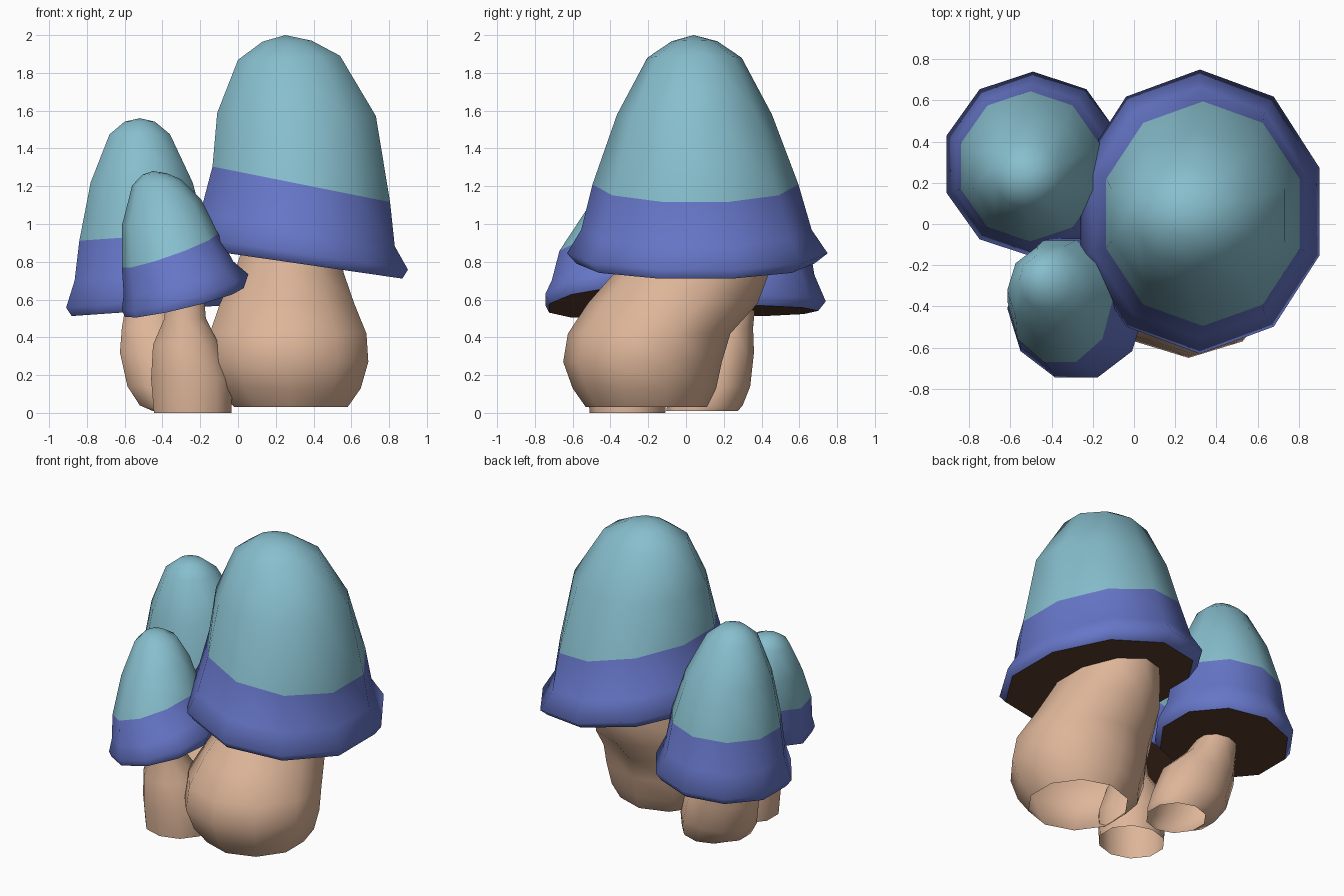
import bpy, bmesh, math

SIDES = 10


def material(name, rgb):
    m = bpy.data.materials.new(name)
    m.diffuse_color = (*rgb, 1.0)
    return m


TEAL = material("teal cap", (0.242, 0.515, 0.61))
BLUE = material("blue cap band", (0.133, 0.181, 0.578))
DARK = material("dark underside", (0.098, 0.044, 0.025))
TAN = material("tan stem", (0.73, 0.465, 0.32))


def loft(name, rings, mats, apex=None, turn=0.0):
    """Skin ten-sided rings (cx, cy, z, rx, ry, slope_x, slope_y), listed top to bottom.
    With an apex it is a cap: the last three strips are banded and the bottom closed."""
    bm = bmesh.new()
    angles = [math.pi / 2 + turn + 2 * math.pi * i / SIDES for i in range(SIDES)]
    reach_x = max(math.cos(a) for a in angles)
    reach_y = max(math.sin(a) for a in angles)
    loops = []
    for cx, cy, z, rx, ry, sx, sy in rings:
        loop = []
        for a in angles:
            dx = rx * math.cos(a) / reach_x
            dy = ry * math.sin(a) / reach_y
            loop.append(bm.verts.new((cx + dx, cy + dy, z + sx * dx + sy * dy)))
        loops.append(loop)
    for k, (up, low) in enumerate(zip(loops, loops[1:])):
        for i in range(SIDES):
            j = (i + 1) % SIDES
            f = bm.faces.new((up[i], low[i], low[j], up[j]))
            if apex and k >= len(rings) - 4:
                f.material_index = 1
    if apex:
        tip = bm.verts.new(apex)
        for i in range(SIDES):
            bm.faces.new((tip, loops[0][i], loops[0][(i + 1) % SIDES]))
        under = bm.faces.new(loops[-1])
        under.material_index = 2
        for e in under.edges:
            e.smooth = False
    bmesh.ops.recalc_face_normals(bm, faces=bm.faces)
    me = bpy.data.meshes.new(name)
    bm.to_mesh(me)
    bm.free()
    for m in mats:
        me.materials.append(m)
    ob = bpy.data.objects.new(name, me)
    bpy.context.collection.objects.link(ob)
    bpy.ops.object.select_all(action='DESELECT')
    ob.select_set(True)
    bpy.context.view_layer.objects.active = ob
    bpy.ops.object.shade_smooth_by_angle(angle=math.radians(100), keep_sharp_edges=True)
    return ob


def cap(name, apex, rings, turn=0.0):
    return loft(name, rings, [TEAL, BLUE, DARK], apex, turn)


def stem(name, rings):
    # open at both ends
    return loft(name, [r + (0, 0) for r in rings], [TAN])


# Large mushroom, leaning to the right
cap("large_cap", (0.25, 0.04, 2.0), [
    (0.26, 0.045, 1.968, 0.13, 0.12, 0.02, 0),
    (0.27, 0.045, 1.88, 0.27, 0.25, 0.04, 0),
    (0.31, 0.045, 1.58, 0.42, 0.41, -0.02, 0),
    (0.335, 0.05, 1.21, 0.47, 0.545, -0.20, 0),
    (0.315, 0.055, 0.97, 0.515, 0.61, -0.17, 0),
    (0.32, 0.06, 0.845, 0.58, 0.69, -0.15, 0),
    (0.325, 0.05, 0.79, 0.545, 0.63, -0.145, 0)])
stem("large_stem", [
    (0.28, 0.12, 0.92, 0.24, 0.34),
    (0.27, 0.03, 0.74, 0.29, 0.41),
    (0.26, -0.07, 0.58, 0.355, 0.45),
    (0.265, -0.195, 0.42, 0.415, 0.43),
    (0.265, -0.23, 0.27, 0.425, 0.42),
    (0.27, -0.22, 0.13, 0.38, 0.38),
    (0.28, -0.21, 0.03, 0.30, 0.32)])

# Medium mushroom, back left
cap("medium_cap", (-0.52, 0.23, 1.56), [
    (-0.52, 0.23, 1.542, 0.08, 0.08, 0, 0),
    (-0.52, 0.235, 1.475, 0.16, 0.16, 0, 0),
    (-0.51, 0.26, 1.22, 0.27, 0.28, 0, 0),
    (-0.505, 0.28, 0.935, 0.335, 0.365, 0.07, 0),
    (-0.50, 0.285, 0.73, 0.365, 0.395, 0.08, 0),
    (-0.49, 0.29, 0.59, 0.42, 0.45, 0.08, 0),
    (-0.49, 0.29, 0.54, 0.39, 0.41, 0.07, 0)])
stem("medium_stem", [
    (-0.48, 0.26, 0.60, 0.11, 0.11),
    (-0.45, 0.20, 0.45, 0.165, 0.155),
    (-0.39, 0.16, 0.32, 0.235, 0.20),
    (-0.34, 0.13, 0.14, 0.245, 0.21),
    (-0.30, 0.10, 0.04, 0.22, 0.20),
    (-0.27, 0.085, 0.01, 0.18, 0.19)])

# Small mushroom, front left, leaning back to the left
cap("small_cap", (-0.45, -0.27, 1.28), [
    (-0.44, -0.275, 1.265, 0.065, 0.065, 0.05, 0),
    (-0.43, -0.28, 1.22, 0.13, 0.13, 0.12, 0),
    (-0.405, -0.32, 1.06, 0.21, 0.21, 0.33, 0.05),
    (-0.36, -0.375, 0.86, 0.255, 0.295, 0.35, 0.10),
    (-0.315, -0.39, 0.715, 0.29, 0.32, 0.30, 0.12),
    (-0.28, -0.41, 0.64, 0.335, 0.335, 0.28, 0.12),
    (-0.285, -0.415, 0.585, 0.315, 0.31, 0.24, 0.10)],
    turn=math.pi / SIDES)
stem("small_stem", [
    (-0.28, -0.37, 0.62, 0.10, 0.10),
    (-0.28, -0.36, 0.50, 0.11, 0.11),
    (-0.275, -0.33, 0.36, 0.175, 0.18),
    (-0.245, -0.31, 0.18, 0.215, 0.215),
    (-0.24, -0.31, 0.0, 0.205, 0.20)])
